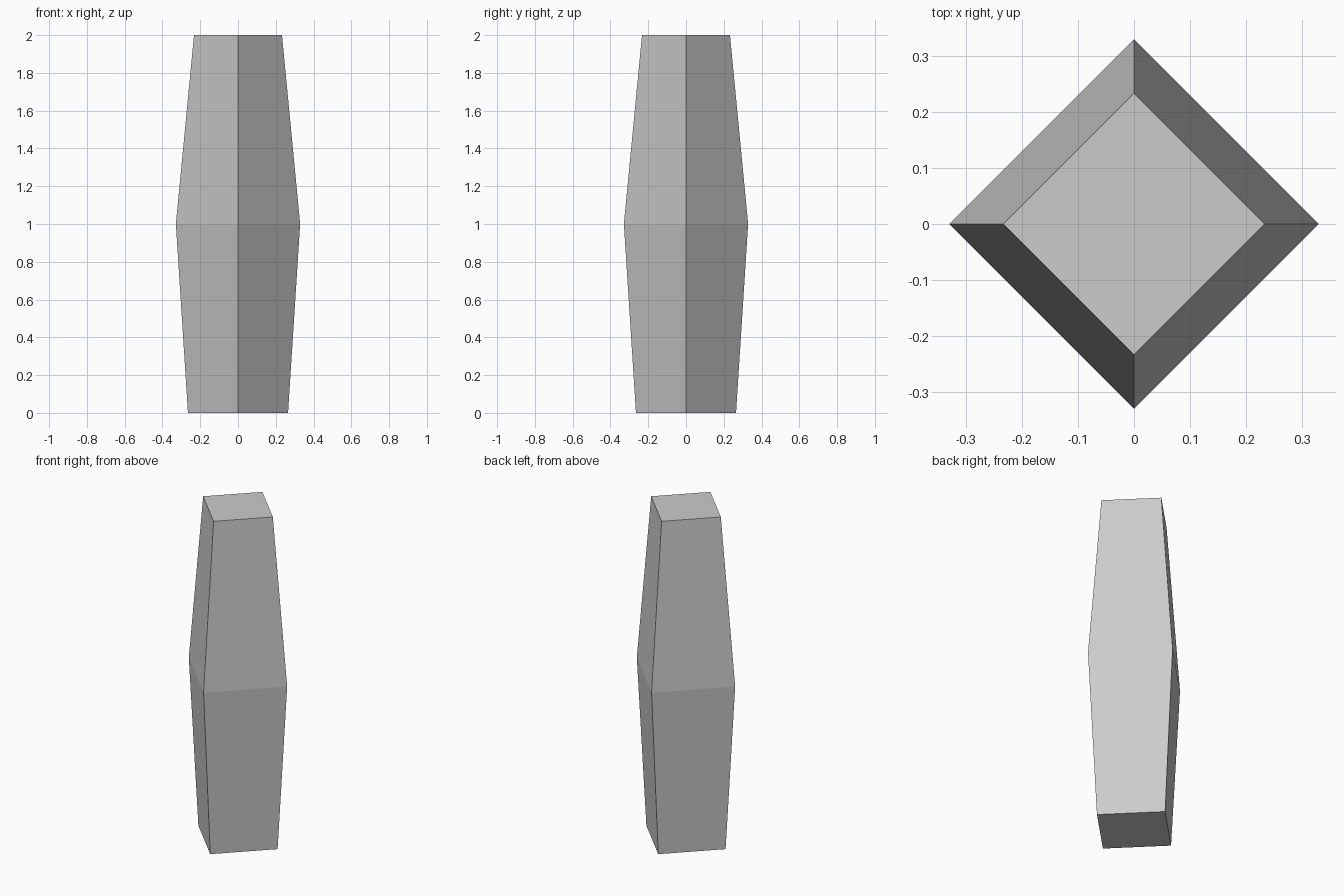
import bpy, bmesh
from math import cos, sin, pi

if "Cube" in bpy.data.objects:
    bpy.data.objects.remove(bpy.data.objects["Cube"])

# Four-sided pillar, corners on the axes: (height, corner radius)
PROFILE = [(0.0, 0.265), (1.0, 0.329), (2.0, 0.233)]
SIDES = 4

bm = bmesh.new()
rings = [[bm.verts.new((r * cos(2 * pi * i / SIDES), r * sin(2 * pi * i / SIDES), z))
          for i in range(SIDES)] for z, r in PROFILE]

# Side walls
for low, high in zip(rings, rings[1:]):
    for i in range(SIDES):
        j = (i + 1) % SIDES
        bm.faces.new((low[i], low[j], high[j], high[i]))

# Bottom and top caps
bm.faces.new(rings[0][::-1])
bm.faces.new(rings[-1])

mesh = bpy.data.meshes.new("pillar")
bm.to_mesh(mesh)
bm.free()
bpy.context.collection.objects.link(bpy.data.objects.new("pillar", mesh))
